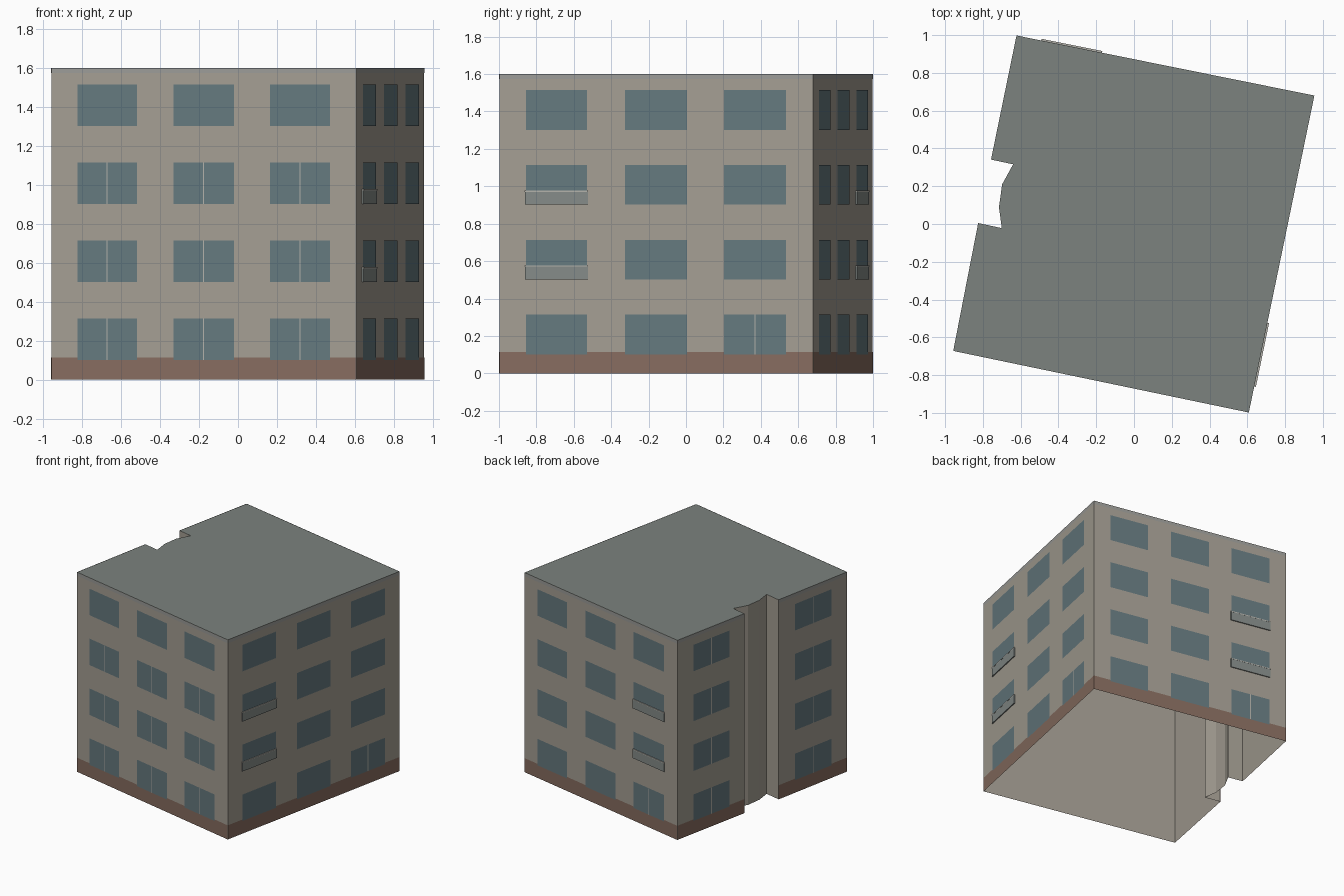
import bpy, bmesh
from mathutils import Vector

if "Cube" in bpy.data.objects:
    bpy.data.objects.remove(bpy.data.objects["Cube"])

H = 1.6
A, B, C, D = (-0.957, -0.672), (0.608, -0.998), (0.955, 0.68), (-0.622, 0.998)
N1, N6 = (-0.757, 0.341), (-0.825, 0.005)
NOTCH = [N1, (-0.64, 0.316), (-0.698, 0.21), (-0.715, 0.09), (-0.7, -0.022), N6]
OUTLINE = [A, B, C, D] + NOTCH          # counter-clockwise from above


def material(name, r, g, b):
    m = bpy.data.materials.new(name)
    m.diffuse_color = (r, g, b, 1)
    m.use_nodes = True
    m.node_tree.nodes["Principled BSDF"].inputs["Base Color"].default_value = m.diffuse_color
    return m


WALL = material("plaster", 0.37, 0.34, 0.29)
ROOF = material("roof_grey", 0.20, 0.225, 0.21)
BAND = material("band_grey", 0.33, 0.33, 0.31)
BRICK = material("base_brown", 0.24, 0.15, 0.115)
GLASS = material("glass", 0.13, 0.19, 0.21)
FRAME = material("frame", 0.45, 0.44, 0.40)
PANEL = material("balcony_grey", 0.23, 0.255, 0.245)


def finish(bm, name, mat):
    me = bpy.data.meshes.new(name)
    bm.to_mesh(me)
    bm.free()
    me.materials.append(mat)
    ob = bpy.data.objects.new(name, me)
    bpy.context.collection.objects.link(ob)
    return ob


def patch(bm, side, u0, u1, z0, z1, out):
    """Upright rectangle on a facade; u runs 0..1 along it."""
    p, q = Vector(side[0]), Vector(side[1])
    d = q - p
    n = Vector((d.y, -d.x)).normalized() * out
    a, b = p + d * u0 + n, p + d * u1 + n
    return bm.faces.new([bm.verts.new((v.x, v.y, z)) for v, z in
                         ((a, z0), (b, z0), (b, z1), (a, z1))])


def box(bm, side, u0, u1, z0, z1, depth):
    """Box standing out from a facade."""
    f = patch(bm, side, u0, u1, z0, z1, depth)
    back = patch(bm, side, u0, u1, z0, z1, 0)
    fv, bv = list(f.verts), list(back.verts)
    bm.faces.remove(back)
    for i in range(4):
        j = (i + 1) % 4
        bm.faces.new((fv[j], fv[i], bv[i], bv[j]))


# Wall shell, open underneath
bm = bmesh.new()
low = [bm.verts.new((x, y, 0)) for x, y in OUTLINE]
top = [bm.verts.new((x, y, H)) for x, y in OUTLINE]
for i in range(len(low)):
    j = (i + 1) % len(low)
    bm.faces.new((low[i], low[j], top[j], top[i]))
finish(bm, "walls", WALL)

# Flat roof
bm = bmesh.new()
bm.faces.new([bm.verts.new((x, y, H)) for x, y in OUTLINE])
finish(bm, "roof", ROOF)

front, right, back, left_a, left_b = (A, B), (B, C), (C, D), (D, N1), (N6, A)
sides = {"front": front, "right": right, "back": back,
         "left_rear": left_a, "left_front": left_b}
WIDE = [(0.085, 0.28), (0.401, 0.598), (0.716, 0.914)]
SINGLE = [(0.237, 0.77)]


def has_mullion(name, row, col):
    if name == "front":
        return row < 3
    if name in ("right", "back"):
        return row == 0 and col == 2
    return True


for name, side in sides.items():
    cols = SINGLE if name.startswith("left") else WIDE
    length = (Vector(side[1]) - Vector(side[0])).length

    # Brown base course and grey band under the roof
    bm = bmesh.new()
    patch(bm, side, 0, 1, 0, 0.113, 0.0015)
    finish(bm, name + "_base", BRICK)
    bm = bmesh.new()
    patch(bm, side, 0, 1, 1.573, H, 0.0015)
    finish(bm, name + "_roof_band", BAND)

    # Windows with centre bars
    glass, bars = bmesh.new(), bmesh.new()
    for row in range(4):
        z0 = 0.102 + 0.4 * row
        for col, (u0, u1) in enumerate(cols):
            patch(glass, side, u0, u1, z0, z0 + 0.212, 0.003)
            if has_mullion(name, row, col):
                mid, w = (u0 + u1) / 2, 0.003 / length
                patch(bars, side, mid - w, mid + w, z0, z0 + 0.212, 0.0045)
    finish(glass, name + "_windows", GLASS)
    finish(bars, name + "_window_bars", FRAME)

# Shallow balcony panels with a light handrail
for name, col in (("right", 0), ("back", 2)):
    u0, u1 = WIDE[col]
    panels, rails = bmesh.new(), bmesh.new()
    for row in (1, 2):
        z0 = 0.102 + 0.4 * row
        box(panels, sides[name], u0 - 0.003, u1 + 0.003, z0, z0 + 0.068, 0.008)
        box(rails, sides[name], u0 - 0.003, u1 + 0.003, z0 + 0.068, z0 + 0.075, 0.009)
    finish(panels, name + "_balcony_panels", PANEL)
    finish(rails, name + "_balcony_rails", FRAME)
